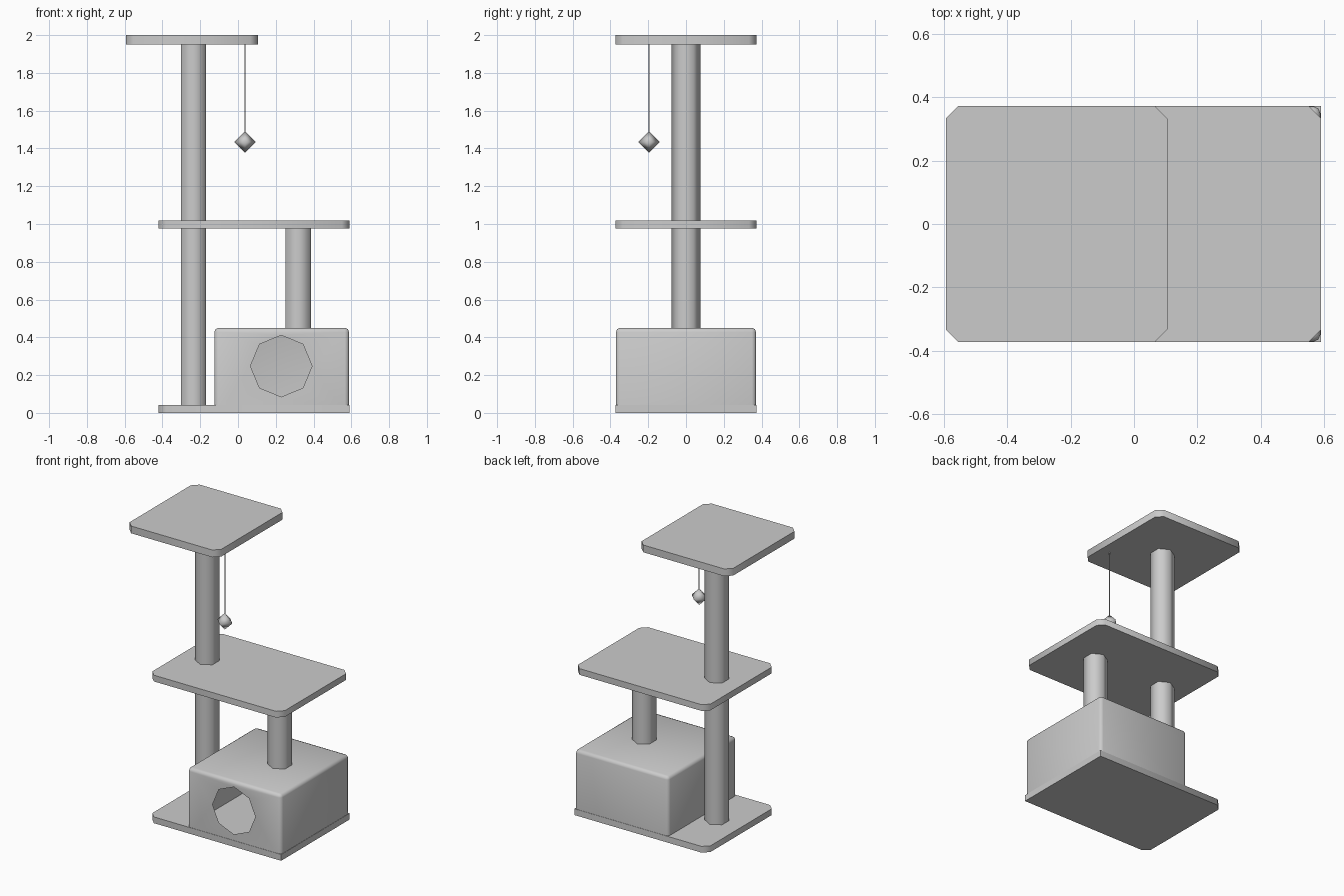
import bpy, bmesh, math
from mathutils import Matrix, Vector

cube = bpy.data.objects.get("Cube")
if cube:
    bpy.data.objects.remove(cube, do_unlink=True)

# One plain grey for everything
GREY = (0.6, 0.6, 0.6, 1.0)
mat = bpy.data.materials.new("plain_grey")
mat.use_nodes = True
mat.diffuse_color = GREY
bsdf = next(n for n in mat.node_tree.nodes if n.type == 'BSDF_PRINCIPLED')
bsdf.inputs["Base Color"].default_value = GREY


def finish(name, bm, angle=50):
    """Turn a bmesh into an object, smoothing edges below the angle."""
    bm.normal_update()
    me = bpy.data.meshes.new(name)
    bm.to_mesh(me)
    bm.free()
    me.materials.append(mat)
    ob = bpy.data.objects.new(name, me)
    bpy.context.collection.objects.link(ob)
    bpy.ops.object.select_all(action='DESELECT')
    ob.select_set(True)
    bpy.context.view_layer.objects.active = ob
    bpy.ops.object.shade_smooth_by_angle(angle=math.radians(angle))
    return ob


def box(x0, x1, y0, y1, z0, z1):
    bm = bmesh.new()
    bmesh.ops.create_cube(bm, size=1)
    bmesh.ops.scale(bm, verts=bm.verts, vec=(x1 - x0, y1 - y0, z1 - z0))
    bmesh.ops.translate(bm, verts=bm.verts,
                        vec=((x0 + x1) / 2, (y0 + y1) / 2, (z0 + z1) / 2))
    return bm


def is_upright(e):
    return abs(e.verts[0].co.z - e.verts[1].co.z) > 1e-4


def platform(name, x0, x1, z0, z1, cut_right=True):
    """Flat board with clipped corners; the +x corners may stay square."""
    bm = box(x0, x1, -0.373, 0.373, z0, z1)
    corners = [e for e in bm.edges if is_upright(e)
               and (cut_right or e.verts[0].co.x < 0)]
    bmesh.ops.bevel(bm, geom=corners, offset=0.04, segments=1,
                    affect='EDGES', profile=0.5)
    return finish(name, bm)


def post(name, x, y, z0, z1, radius, sides, angle):
    """Upright prism with a corner facing the front."""
    bm = bmesh.new()
    place = (Matrix.Translation((x, y, (z0 + z1) / 2))
             @ Matrix.Rotation(math.pi / 2, 4, 'Z'))
    bmesh.ops.create_cone(bm, cap_ends=True, segments=sides, radius1=radius,
                          radius2=radius, depth=z1 - z0, matrix=Matrix.Identity(4))
    # bring one corner exactly onto the local x axis
    v = bm.verts[:][0].co
    turn = Matrix.Rotation(-math.atan2(v.y, v.x), 4, 'Z')
    bmesh.ops.transform(bm, matrix=place @ turn, verts=bm.verts)
    return finish(name, bm, angle)


# Boards
platform("base_board", -0.42, 0.59, 0.0, 0.043, cut_right=False)
platform("middle_shelf", -0.42, 0.59, 0.976, 1.019)
platform("top_perch", -0.593, 0.105, 1.95, 2.0)

# Six-sided posts
for name, x, z0, z1 in (("tall_post_lower", -0.235, 0.043, 0.976),
                        ("tall_post_upper", -0.235, 1.019, 1.95),
                        ("short_post", 0.319, 0.448, 0.976)):
    post(name, x, 0, z0, z1, 0.077, 6, 65)

# House: open-bottomed shell with softened edges
FRONT = -0.371
bm = box(-0.125, 0.588, FRONT, 0.371, 0.004, 0.45)
bmesh.ops.delete(bm, geom=[f for f in bm.faces if f.calc_center_median().z < 0.01],
                 context='FACES_ONLY')
soft = [e for e in bm.edges if not e.is_boundary]
bmesh.ops.bevel(bm, geom=soft, offset=0.022, segments=2, affect='EDGES', profile=0.5)

# Eight-sided doorway in the front wall
bm.normal_update()
wall = max((f for f in bm.faces if f.normal.y < -0.99), key=lambda f: f.calc_area())
outline = list(wall.edges)
bmesh.ops.delete(bm, geom=[wall], context='FACES_ONLY')
ring = [bm.verts.new((0.229 + 0.163 * math.sin(i * math.pi / 4), FRONT,
                      0.248 + 0.163 * math.cos(i * math.pi / 4))) for i in range(8)]
door = [bm.edges.new((ring[i], ring[(i + 1) % 8])) for i in range(8)]
bmesh.ops.triangle_fill(bm, use_beauty=True, use_dissolve=False,
                        edges=outline + door, normal=Vector((0, -1, 0)))
# keep the doorway open
inside = [f for f in bm.faces if all(v in ring for v in f.verts)]
if inside:
    bmesh.ops.delete(bm, geom=inside, context='FACES_ONLY')
bmesh.ops.recalc_face_normals(bm, faces=bm.faces)
finish("house", bm)

# Hanging toy: string and diamond-shaped ball
post("toy_string", 0.037, -0.196, 1.45, 1.95, 0.003, 6, 65)
bm = bmesh.new()
bmesh.ops.create_uvsphere(bm, u_segments=4, v_segments=2, radius=0.057,
                          matrix=Matrix.Translation((0.037, -0.196, 1.434)))
finish("toy_ball", bm, 100)
